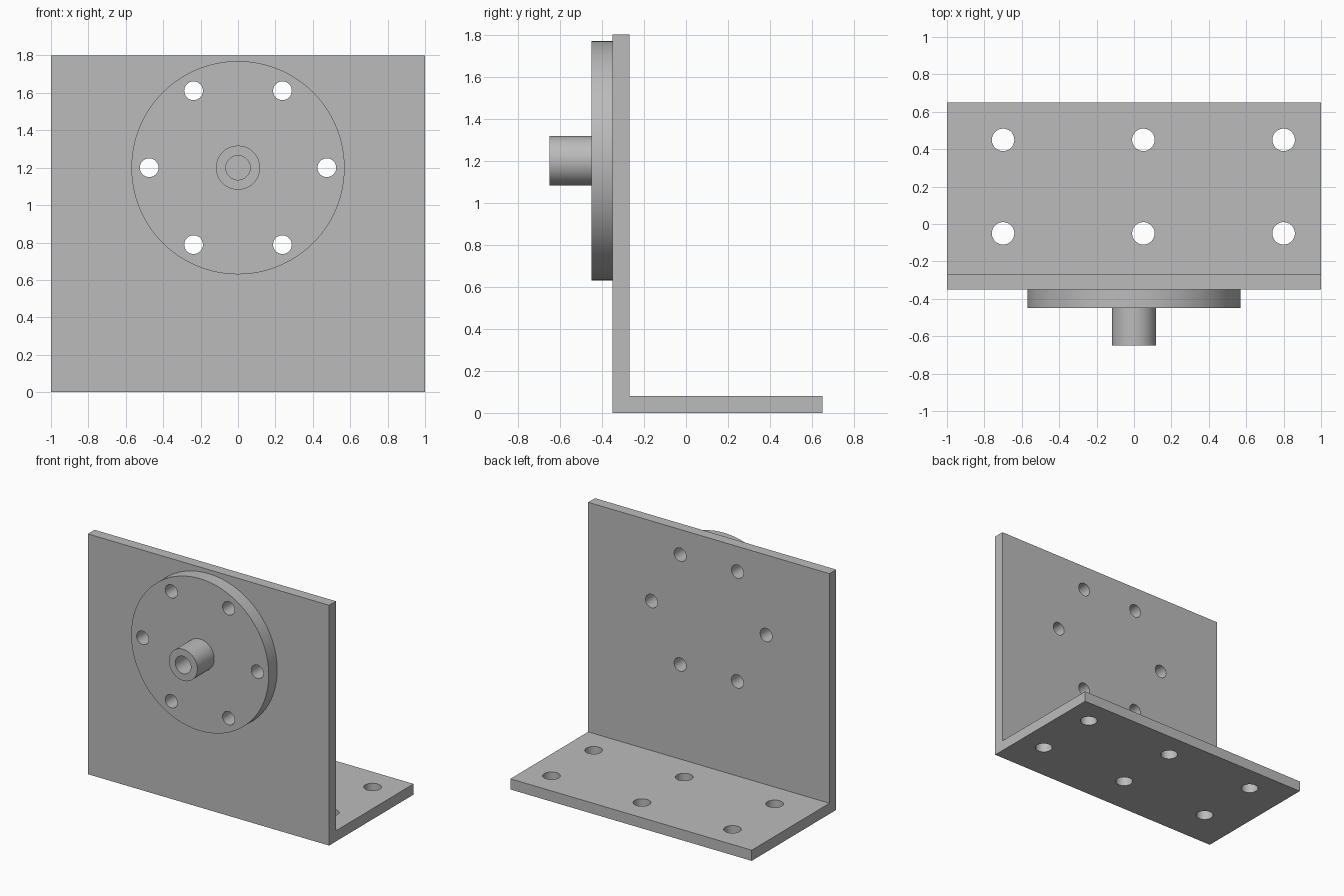
import bpy, bmesh
from math import pi, cos, sin
from mathutils import Matrix, Vector

if "Cube" in bpy.data.objects:
    bpy.data.objects.remove(bpy.data.objects["Cube"])

grey = bpy.data.materials.new("plain_grey")
grey.use_nodes = True
GREY = (0.5, 0.5, 0.5, 1)
grey.diffuse_color = GREY
grey.node_tree.nodes["Principled BSDF"].inputs["Base Color"].default_value = GREY

AXLE_Z = 1.2          # height of the flange axis
FRONT, BACK = -0.35, -0.27
THICK = 0.08


def make_object(name, bm):
    bmesh.ops.recalc_face_normals(bm, faces=bm.faces)
    mesh = bpy.data.meshes.new(name)
    bm.to_mesh(mesh)
    bm.free()
    mesh.materials.append(grey)
    obj = bpy.data.objects.new(name, mesh)
    bpy.context.collection.objects.link(obj)
    return obj


def add_cylinder(bm, start, end, radius, sides=64):
    """Closed cylinder between two points."""
    start, end = Vector(start), Vector(end)
    axis = end - start
    turn = axis.to_track_quat('Z', 'Y').to_matrix().to_4x4()
    place = Matrix.Translation((start + end) / 2) @ turn
    bmesh.ops.create_cone(bm, cap_ends=True, segments=sides, radius1=radius,
                          radius2=radius, depth=axis.length, matrix=place)


def drill(obj, holes):
    """Cut cylinders given as (start, end, radius) out of an object."""
    bm = bmesh.new()
    for start, end, radius in holes:
        add_cylinder(bm, start, end, radius, 48)
    cutter = make_object("hole_cutter", bm)
    cutter.hide_render = True
    mod = obj.modifiers.new("holes", 'BOOLEAN')
    mod.operation, mod.solver, mod.object = 'DIFFERENCE', 'EXACT', cutter
    bpy.context.view_layer.objects.active = obj
    bpy.ops.object.modifier_apply(modifier=mod.name)
    bpy.data.objects.remove(cutter)


def smooth(obj):
    bpy.ops.object.select_all(action='DESELECT')
    obj.select_set(True)
    bpy.context.view_layer.objects.active = obj
    bpy.ops.object.shade_smooth_by_angle(angle=pi / 6)


# Hole positions: six on a circle through the flange, six in the foot
bolt_holes = [((0.475 * cos(i * pi / 3), -0.6, AXLE_Z + 0.475 * sin(i * pi / 3)),
               (0.475 * cos(i * pi / 3), -0.1, AXLE_Z + 0.475 * sin(i * pi / 3)), 0.05)
              for i in range(6)]
foot_holes = [((x, y, -0.1), (x, y, 0.2), 0.06)
              for x in (-0.7, 0.05, 0.8) for y in (-0.05, 0.45)]

# Angle bracket: L profile extruded along x
bm = bmesh.new()
profile = [(FRONT, 0), (0.65, 0), (0.65, THICK), (BACK, THICK), (BACK, 1.8), (FRONT, 1.8)]
face = bm.faces.new([bm.verts.new((-1, y, z)) for y, z in profile])
side = bmesh.ops.extrude_face_region(bm, geom=[face])["geom"]
bmesh.ops.translate(bm, vec=(2, 0, 0),
                    verts=[v for v in side if isinstance(v, bmesh.types.BMVert)])
bracket = make_object("angle_bracket", bm)
drill(bracket, bolt_holes + foot_holes)
smooth(bracket)

# Round flange against the upright plate
bm = bmesh.new()
add_cylinder(bm, (0, FRONT, AXLE_Z), (0, -0.45, AXLE_Z), 0.57, 128)
flange = make_object("flange_disc", bm)
drill(flange, bolt_holes)
smooth(flange)

# Hollow hub in front of the flange
bm = bmesh.new()
add_cylinder(bm, (0, -0.45, AXLE_Z), (0, -0.65, AXLE_Z), 0.118)
hub = make_object("hub_tube", bm)
drill(hub, [((0, -0.8, AXLE_Z), (0, -0.4, AXLE_Z), 0.065)])
smooth(hub)
